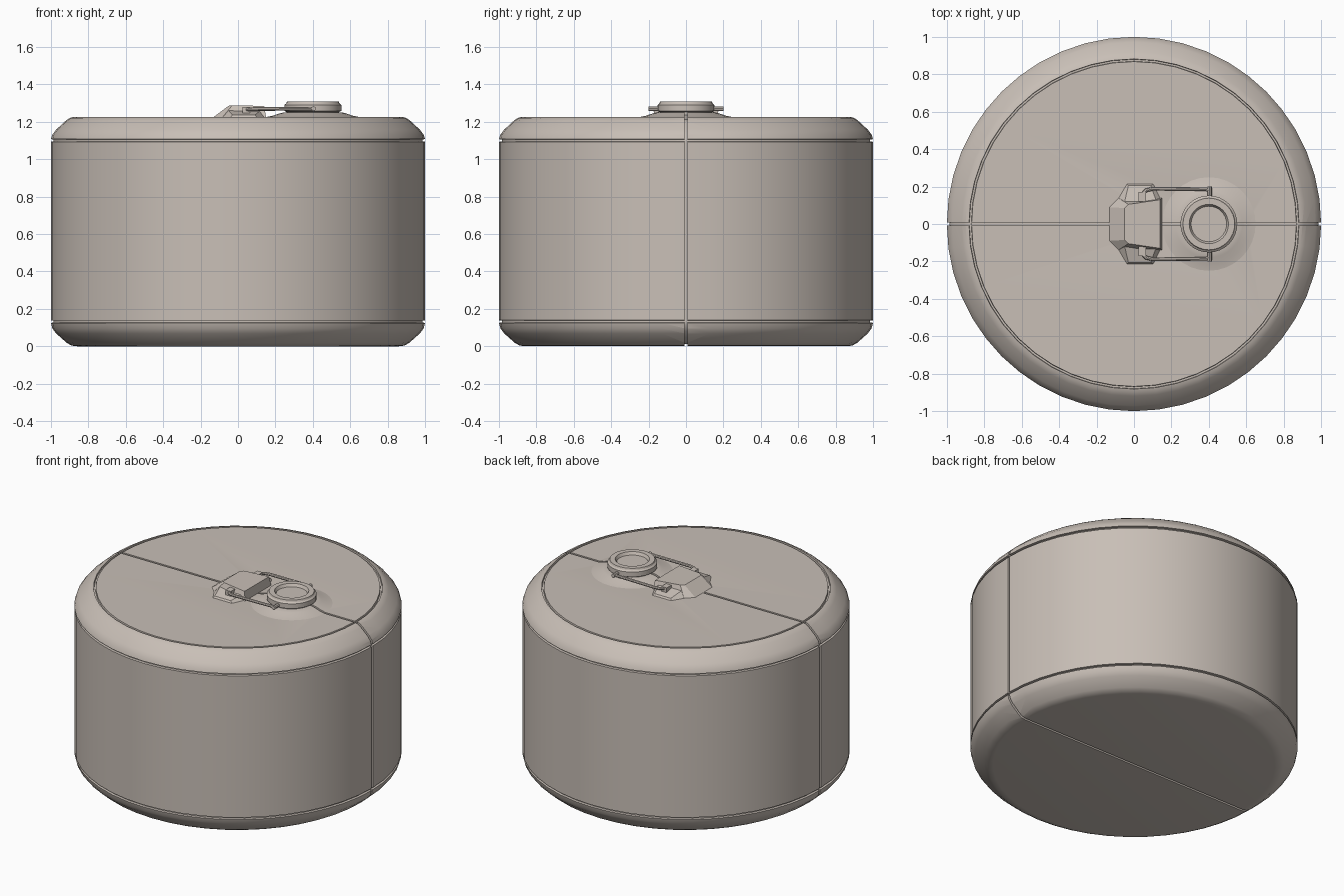
import bpy, bmesh, math

if "Cube" in bpy.data.objects:
    bpy.data.objects.remove(bpy.data.objects["Cube"])

mat = bpy.data.materials.new("warm_grey")
mat.diffuse_color = (0.58, 0.52, 0.47, 1)
mat.use_nodes = True
mat.node_tree.nodes["Principled BSDF"].inputs["Base Color"].default_value = mat.diffuse_color


def make(name, verts, faces, smooth=30):
    me = bpy.data.meshes.new(name)
    me.from_pydata(verts, [], faces)
    bm = bmesh.new()
    bm.from_mesh(me)
    bmesh.ops.recalc_face_normals(bm, faces=bm.faces)
    bm.to_mesh(me)
    bm.free()
    ob = bpy.data.objects.new(name, me)
    bpy.context.collection.objects.link(ob)
    me.materials.append(mat)
    if smooth:
        shade(ob, smooth)
    return ob


def activate(ob):
    bpy.ops.object.select_all(action='DESELECT')
    ob.select_set(True)
    bpy.context.view_layer.objects.active = ob


def shade(ob, deg=30):
    activate(ob)
    bpy.ops.object.shade_smooth_by_angle(angle=math.radians(deg))


def lathe(name, prof, cx=0, n=48, smooth=30):
    """Revolve an (r, z) profile round a vertical axis, with flat end caps."""
    verts = [(cx + r * math.cos(2 * math.pi * i / n), r * math.sin(2 * math.pi * i / n), z)
             for r, z in prof for i in range(n)]
    faces = [(j * n + i, j * n + (i + 1) % n, (j + 1) * n + (i + 1) % n, (j + 1) * n + i)
             for j in range(len(prof) - 1) for i in range(n)]
    faces += [tuple(range(n)), tuple((len(prof) - 1) * n + i for i in range(n))]
    return make(name, verts, faces, smooth)


def frustum(name, low, high, z0, z1):
    """Solid between two matching outlines; z1 may be a list of heights."""
    n = len(low)
    zs = z1 if isinstance(z1, list) else [z1] * n
    verts = [(x, y, z0) for x, y in low] + [(x, y, z) for (x, y), z in zip(high, zs)]
    faces = [(i, (i + 1) % n, n + (i + 1) % n, n + i) for i in range(n)]
    faces += [tuple(range(n)), tuple(range(n, 2 * n))]
    return make(name, verts, faces, 0)


def tube(name, pts, r):
    cu = bpy.data.curves.new(name, 'CURVE')
    cu.dimensions = '3D'
    cu.bevel_depth, cu.bevel_resolution, cu.use_fill_caps = r, 2, True
    sp = cu.splines.new('POLY')
    sp.points.add(len(pts) - 1)
    for p, c in zip(sp.points, pts):
        p.co = (*c, 1)
    cu.materials.append(mat)
    ob = bpy.data.objects.new(name, cu)
    bpy.context.collection.objects.link(ob)
    activate(ob)
    bpy.ops.object.convert(target='MESH')
    shade(bpy.context.object, 40)


# Drum body with three ring grooves
lower = [(0.86, 0), (0.89, 0.004), (0.915, 0.018), (0.972, 0.068), (0.992, 0.095), (1.0, 0.125)]
upper = [(1.0, 1.107), (0.992, 1.132), (0.972, 1.158), (0.92, 1.206), (0.90, 1.22), (0.882, 1.225)]
body = lathe("drum_body", lower + [(0.985, 0.127), (0.985, 0.137), (1.0, 0.139), (1.0, 1.093),
             (0.985, 1.095), (0.985, 1.105)] + upper +
             [(0.88, 1.212), (0.87, 1.212), (0.868, 1.225)], smooth=0)

# Low flared mound under the valve
mound = lathe("valve_mound", [(0.26, 1.215), (0.25, 1.225), (0.215, 1.232), (0.18, 1.244), (0.155, 1.25),
                              (0.13, 1.25)], cx=0.4, n=32, smooth=0)

# Seam groove around the y = 0 plane
right = lower + upper
bump = [(0.65, 1.225), (0.615, 1.232), (0.58, 1.244), (0.555, 1.25),
        (0.245, 1.25), (0.22, 1.244), (0.185, 1.232), (0.15, 1.225)]
loop = right + bump + [(-r, z) for r, z in reversed(right)]
n, mid, w = len(loop), 0.6125, 0.007
ring = lambda sx, sz, y: [(x * sx, y, mid + (z - mid) * sz) for x, z in loop]
verts = ring(0.987, 0.98, -w) + ring(0.987, 0.98, w) + ring(1.1, 1.15, w) + ring(1.1, 1.15, -w)
faces = [(k * n + i, k * n + (i + 1) % n, (k + 1) % 4 * n + (i + 1) % n, (k + 1) % 4 * n + i)
         for k in range(4) for i in range(n)]
cutter = make("seam_cutter", verts, faces, 0)
cutter.hide_render = True
for ob in (body, mound):
    m = ob.modifiers.new("seam", 'BOOLEAN')
    m.operation, m.solver, m.object = 'DIFFERENCE', 'EXACT', cutter
    activate(ob)
    bpy.ops.object.modifier_apply(modifier=m.name)
    shade(ob)
bpy.data.objects.remove(cutter)

# Valve cap: stepped collar with a recessed dish
lathe("valve_cap", [(0.14, 1.235), (0.14, 1.252), (0.152, 1.258), (0.152, 1.29), (0.142, 1.298),
                    (0.138, 1.309), (0.105, 1.309), (0.095, 1.29)], cx=0.4, n=32)

# Pull-tab block with a sloping nose
low = [(-0.135, -0.09), (-0.085, -0.14), (0.15, -0.14), (0.15, 0.14), (-0.085, 0.14), (-0.135, 0.09)]
high = [(-0.05, -0.085), (-0.03, -0.105), (0.14, -0.13), (0.14, 0.13), (-0.03, 0.105), (-0.05, 0.085)]
frustum("pull_tab", low, high, 1.222, [1.285, 1.288, 1.284, 1.284, 1.288, 1.285])

for s, side in ((-1, "front"), (1, "back")):
    # Side wing, thin wedge pointed at the nose end
    lo = [(-0.09, 0.13), (-0.04, 0.215), (0.105, 0.215), (0.145, 0.13)]
    hi = [(-0.05, 0.12), (-0.03, 0.205), (0.09, 0.205), (0.12, 0.12)]
    frustum(side + "_tab_wing", [(x, s * y) for x, y in lo], [(x, s * y) for x, y in hi],
            1.222, [1.26, 1.236, 1.236, 1.26])
    # Hinge clip
    clip = [(0.025, s * 0.12), (0.065, s * 0.12), (0.065, s * 0.17), (0.025, s * 0.17)]
    frustum(side + "_hinge_clip", clip, clip, 1.24, 1.278)
    # Wire arm from hinge to valve cap
    tube(side + "_wire_arm", [(0.045, s * 0.13, 1.265), (0.045, s * 0.16, 1.265), (0.065, s * 0.18, 1.267),
                              (0.10, s * 0.188, 1.268), (0.385, s * 0.186, 1.27), (0.402, s * 0.178, 1.27),
                              (0.404, s * 0.14, 1.27)], 0.01)
    tube(side + "_wire_pin", [(0.404, s * 0.14, 1.27), (0.404, s * 0.2, 1.27)], 0.012)
